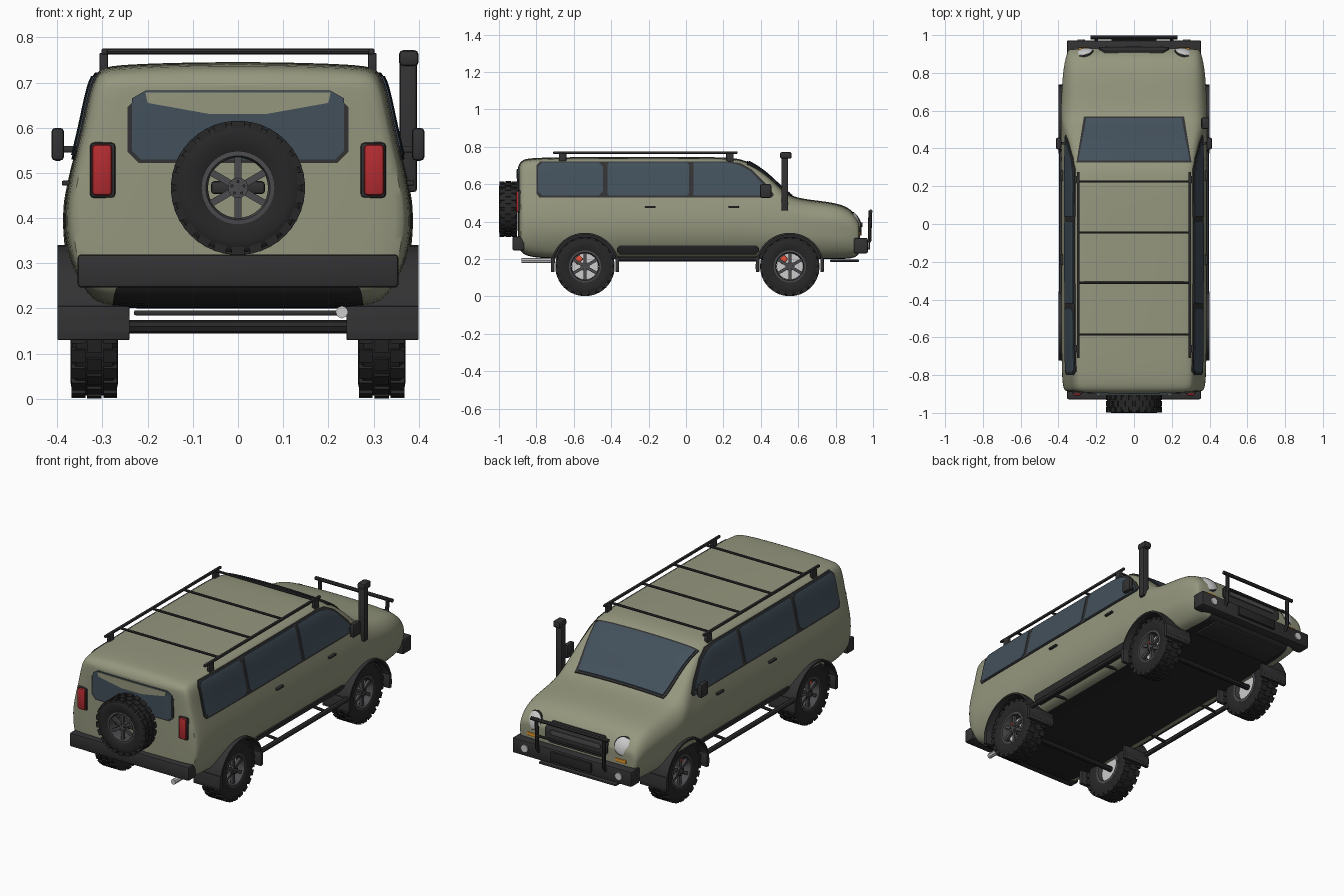
import bpy, bmesh
from math import sin, cos, pi, radians
from mathutils import Matrix, Vector

if "Cube" in bpy.data.objects:
    bpy.data.objects.remove(bpy.data.objects["Cube"])

def mat(name, *c):
    m = bpy.data.materials.new(name)
    m.diffuse_color = (*c, 1)
    m.use_nodes = True
    m.node_tree.nodes["Principled BSDF"].inputs["Base Color"].default_value = m.diffuse_color
    return m

GREEN = mat("olive_paint", .30, .31, .21)
DARK = mat("dark_plastic", .032, .032, .034)
BLACK = mat("rubber", .02, .02, .02)
GLASS = mat("tinted_glass", .055, .08, .105)
RED = mat("tail_red", .45, .025, .03)
ORANGE = mat("orange", .75, .3, .02)
CALIPER = mat("caliper_red", .8, .08, .04)
RIM = mat("rim_grey", .07, .07, .075)

def add(name, bm, m=None, M=Matrix()):
    bm.transform(M)
    bmesh.ops.recalc_face_normals(bm, faces=bm.faces)
    me = bpy.data.meshes.new(name)
    bm.to_mesh(me)
    bm.free()
    ob = bpy.data.objects.new(name, me)
    bpy.context.collection.objects.link(ob)
    if m: me.materials.append(m)
    return ob

def bake(ob):
    dg = bpy.context.evaluated_depsgraph_get()
    me = bpy.data.meshes.new_from_object(ob.evaluated_get(dg))
    ob.modifiers.clear()
    ob.data = me

def box_into(bm, lo, hi, M=Matrix()):
    c = [(a + b) / 2 for a, b in zip(lo, hi)]
    s = [b - a for a, b in zip(lo, hi)]
    bmesh.ops.create_cube(bm, size=1, matrix=M @ Matrix.Translation(c) @ Matrix.Diagonal((*s, 1)))

def box(name, lo, hi, m, bev=.008, M=Matrix()):
    bm = bmesh.new()
    box_into(bm, lo, hi)
    if bev:
        bmesh.ops.bevel(bm, geom=bm.edges[:], offset=bev, segments=2, profile=.5, affect='EDGES')
    return add(name, bm, m, M)

def lathe(name, prof, m, M=Matrix(), n=40):
    # closed (radius, x) profile spun about the x axis
    bm = bmesh.new()
    rings = [[bm.verts.new((x, r * cos(2*pi*i/n), r * sin(2*pi*i/n))) for r, x in prof] for i in range(n)]
    k = len(prof)
    for i in range(n):
        a, b = rings[i], rings[(i + 1) % n]
        for j in range(k):
            bm.faces.new((a[j], a[(j+1) % k], b[(j+1) % k], b[j]))
    bmesh.ops.remove_doubles(bm, verts=bm.verts, dist=1e-5)
    return add(name, bm, m, M)

def disc(name, r, x0, x1, m, M=Matrix(), n=32):
    return lathe(name, [(0, x0), (r, x0), (r, x1), (0, x1)], m, M, n)

def tube(name, pts, r, m):
    cu = bpy.data.curves.new(name, 'CURVE')
    cu.dimensions, cu.bevel_depth, cu.bevel_resolution, cu.use_fill_caps = '3D', r, 2, True
    s = cu.splines.new('POLY')
    s.points.add(len(pts) - 1)
    for p, c in zip(s.points, pts): p.co = (*c, 1)
    tmp = bpy.data.objects.new(name, cu)
    bpy.context.collection.objects.link(tmp)
    bm = bmesh.new()
    me = bpy.data.meshes.new_from_object(tmp.evaluated_get(bpy.context.evaluated_depsgraph_get()))
    bm.from_mesh(me)
    bpy.data.objects.remove(tmp)
    return add(name, bm, m)

def prism(poly, axis, lo, hi):
    bm = bmesh.new()
    def v(p, h):
        q = list(p)
        q.insert(axis, h)
        return bm.verts.new(q)
    a, b = [v(p, lo) for p in poly], [v(p, hi) for p in poly]
    bm.faces.new(a)
    bm.faces.new(b)
    for i in range(len(a)):
        j = (i + 1) % len(a)
        bm.faces.new((a[i], a[j], b[j], b[i]))
    return add("cutter", bm)

# body shell: cross-sections lofted along y
SIDE = [(.2, .305), (.24, .355), (.3, .381), (.4, .39), (.48, .382), (.54, .358), (.62, .343), (.76, .317)]
def side(z):
    for (a, p), (b, q) in zip(SIDE, SIDE[1:]):
        if z <= b: return p + (q - p) * (z - a) / (b - a)
    return SIDE[-1][1]

STATIONS = [  # y, bottom, top, width factor, shoulder
    (-.898, .27, .69, .91, .03), (-.88, .23, .728, .965, .03), (-.82, .20, .74, .995, .03), (-.4, .2, .742, 1, .03),
    (0, .2, .742, 1, .03), (.2, .2, .741, 1, .03), (.3, .2, .733, 1, .03), (.38, .2, .692, 1, .035),
    (.46, .2, .628, 1, .035), (.53, .2, .555, 1, .04), (.58, .2, .527, 1, .045), (.66, .2, .513, .99, .05),
    (.78, .2, .5, .975, .05), (.85, .2, .481, .95, .05), (.895, .205, .45, .925, .045), (.922, .22, .405, .9, .035),
    (.93, .245, .385, .86, .03)]

def shell(name):
    bm, rings = bmesh.new(), []
    for y, b, t, s, r in STATIONS:
        zs = [b + .025 + (t - 1.5*r - b - .025) * i / 5 for i in range(6)]
        half = [(.16, b), (.295 * s, b)] + [(side(z) * s, z) for z in zs]
        half += [(side(t) * s - .35*r, t - .4*r), (side(t) * s - 1.5*r, t - .1*r), (.15, t + .002)]
        loop = [(0, b)] + half + [(0, t + .004)] + [(-x, z) for x, z in reversed(half)]
        rings.append([bm.verts.new((x, y, z)) for x, z in loop])
    n = len(rings[0])
    for a, c in zip(rings, rings[1:]):
        for j in range(n):
            f = bm.faces.new((a[j], a[(j+1) % n], c[(j+1) % n], c[j]))
            f.material_index = int(j in (0, 1, n - 1, n - 2))
    for e in (rings[0], rings[-1]):
        for j in range(n // 2):
            bm.faces.new(list(dict.fromkeys((e[j], e[j+1], e[-j-1], e[-j] if j else e[0]))))
    ob = add(name, bm, GREEN)
    ob.data.materials.append(BLACK)
    ob.modifiers.new("smooth", 'SUBSURF').levels = 2
    bake(ob)
    return ob

body = shell("body")
base = body.data.copy()
AXLES = (-.54, .555)
for y in AXLES:
    for s in (1, -1):
        cut = disc("arch_cutter", .17, .24, .5, BLACK, Matrix.Translation((0, y, .16)) @ Matrix.Diagonal((s, 1, 1, 1)))
        cut.hide_render = True
        b = body.modifiers.new("arch", 'BOOLEAN')
        b.operation, b.object, b.solver, b.material_mode = 'DIFFERENCE', cut, 'EXACT', 'TRANSFER'
        bake(body)
        bpy.data.objects.remove(cut)

def panel(name, poly, axis, lo, hi, off, m):
    # patch that follows the body surface: inflated shell intersected with a prism
    cut = prism(poly, axis, lo, hi)
    cut.hide_render = True
    ob = bpy.data.objects.new(name, base.copy())
    bpy.context.collection.objects.link(ob)
    ob.data.materials.clear()
    ob.data.materials.append(m)
    ob.data.polygons.foreach_set("material_index", [0] * len(ob.data.polygons))
    d = ob.modifiers.new("inflate", 'DISPLACE')
    d.strength, d.mid_level = off, 0
    b = ob.modifiers.new("trim", 'BOOLEAN')
    b.operation, b.object, b.solver = 'INTERSECT', cut, 'EXACT'
    bake(ob)
    bpy.data.objects.remove(cut)

def rect(a, b, c, d, r=.02):
    return [(a+r, c), (b-r, c), (b, c+r), (b, d-r), (b-r, d), (a+r, d), (a, d-r), (a, c+r)]

# glazing, trim and grille
for s, n in ((1, "right"), (-1, "left")):
    lo, hi = sorted((.22 * s, .5 * s))
    panel("window_frame_" + n, [(-.80, .55), (-.785, .53), (.46, .53), (.47, .545), (.43, .6), (.35, .68), (.29, .713), (.22, .722), (-.78, .722), (-.80, .7)], 0, lo, hi, .004, DARK)
    panel("rear_window_" + n, rect(-.79, -.445, .54, .715), 0, lo, hi, .007, GLASS)
    panel("middle_window_" + n, rect(-.42, .015, .54, .715, .01), 0, lo, hi, .007, GLASS)
    panel("front_window_" + n, [(.04, .54), (.455, .54), (.42, .59), (.345, .67), (.28, .705), (.22, .715), (.04, .715)], 0, lo, hi, .007, GLASS)
    panel("sill_trim_" + n, rect(-.37, .39, .225, .272, .015), 0, lo, hi, .008, DARK)
panel("windshield_frame", [(-.305, .325), (.305, .325), (.265, .57), (-.265, .57)], 2, .4, .9, .004, DARK)
panel("windshield", [(-.295, .337), (.295, .337), (.252, .56), (-.252, .56)], 2, .4, .9, .008, GLASS)
panel("tailgate_window_frame", rect(-.245, .245, .522, .67, .025), 1, -1, -.8, .003, DARK)
panel("tailgate_window", [(-.235, .55), (-.215, .53), (.215, .53), (.235, .55), (.235, .665), (.205, .682), (-.205, .682), (-.235, .665)], 1, -1, -.8, .006, GLASS)
panel("tailgate_window_top", [(-.06, .63), (.06, .63), (.2, .655), (.205, .678), (-.205, .678), (-.2, .655)], 1, -1, -.8, .009, GREEN)
panel("grille_frame", rect(-.185, .185, .325, .432, .03), 1, .8, 1, .008, DARK)
panel("grille_bar", rect(-.15, .15, .37, .395, .008), 1, .8, 1, .014, RIM)

# wheels
def wheel(name, M, brake=True):
    half = [(.082, .044), (.1, .051), (.125, .0525), (.143, .049), (.153, .04)]
    lathe(name + "_tyre", half + [(r, -x) for r, x in reversed(half)], BLACK, M, 48)
    bm = bmesh.new()
    for i in range(22):
        for k, (a, b) in enumerate(((-.05, -.02), (-.016, .016), (.02, .05))):
            R = Matrix.Rotation(2 * pi * (i + .5 * (k % 2)) / 22, 4, 'X')
            box_into(bm, (a, -.015, .14), (b, .015, .1585), R)
    add(name + "_tread", bm, BLACK, M)
    lathe(name + "_rim", [(.086, -.046), (.086, .046), (.076, .047), (.071, .03), (.071, -.046)], RIM, M)
    bm = bmesh.new()
    for i in range(6):
        box_into(bm, (.022, -.008, .015), (.037, .008, .075), Matrix.Rotation(pi * i / 3, 4, 'X'))
    add(name + "_spokes", bm, RIM, M)
    disc(name + "_hub", .024, .005, .042, RIM, M)
    for i in range(5):
        disc(name + "_nut", .004, .04, .046, DARK, M @ Matrix.Rotation(2*pi*i/5, 4, 'X') @ Matrix.Translation((0, 0, .015)), 6)
    if brake:
        disc(name + "_brake_disc", .0705, -.02, .004, None, M)
        box(name + "_caliper", (0, -.022, .035), (.018, .022, .066), CALIPER, .004, M @ Matrix.Rotation(radians(45), 4, 'X'))

for y, e in zip(AXLES, ("rear", "front")):
    for s, n in ((1, "right"), (-1, "left")):
        F = Matrix.Diagonal((s, 1, 1, 1))
        wheel(f"{e}_{n}_wheel", Matrix.Translation((.318 * s, y, .16)) @ F)
        # arch flare with mud flaps
        arc = [radians(-3 + 186 * i / 24) for i in range(25)]
        poly = [(y + .183*cos(a), .157 + .183*sin(a)) for a in arc] + [(y + .173*cos(a), .157 + .173*sin(a)) for a in reversed(arc)]
        fl = prism(poly, 0, *sorted((.24 * s, .40 * s)))
        fl.name = f"{e}_{n}_fender"
        fl.data.materials.append(DARK)
        for d in (-1, 1):
            a, b = sorted((y + .163 * d, y + .182 * d))
            box(f"{e}_{n}_mud_flap", (.24, a, .13), (.40, b, .205), DARK, .003, F)
    tube(e + "_axle", [(-.3, y, .16), (.3, y, .16)], .015, BLACK)

# spare wheel on the tailgate
wheel("spare", Matrix.Translation((0, -.951, .467)) @ Matrix.Rotation(-pi/2, 4, 'Z') @ Matrix.Scale(.935, 4), False)
box("spare_mount", (-.06, -.965, .453), (.06, -.885, .482), DARK)

# bumpers, bull bar, skid plate, exhaust
box("rear_bumper", (-.355, -.928, .246), (.355, -.865, .32), DARK)
box("front_bumper", (-.355, .897, .23), (.355, .972, .312), DARK)
box("winch_mount", (-.12, .965, .25), (.12, .985, .3), BLACK, .003)
for x in (-.2, .2):
    tube("bull_bar_upright", [(x, .96, .27), (x, .982, .3), (x, .985, .46)], .01, DARK)
for z in (.455, .37):
    w = .23 if z > .4 else .2
    tube("bull_bar_cross", [(-w, .988, z), (w, .988, z)], .01 if z > .4 else .007, DARK)
box("skid_plate", (-.23, .77, .185), (.23, .925, .196), DARK, .003)
tube("exhaust", [(.23, -.88, .192), (.23, -.7, .192)], .014, None)

for s, n in ((1, "right"), (-1, "left")):
    F = Matrix.Diagonal((s, 1, 1, 1))
    # lights
    tilt = F @ Matrix.Translation((.262, .9, .402)) @ Matrix.Rotation(radians(78), 4, 'Z') @ Matrix.Rotation(radians(-22), 4, 'Y')
    disc("headlight_bezel_" + n, .05, -.03, .012, DARK, tilt)
    lathe("headlight_" + n, [(0, -.02), (.044, -.02), (.044, .014), (.03, .022), (0, .026)], None, tilt)
    box("indicator_" + n, (.23, .89, .325), (.295, .934, .343), ORANGE, .004, F)
    disc("fog_light_" + n, .02, -.01, .012, None, F @ Matrix.Translation((.28, .966, .272)) @ Matrix.Rotation(pi/2, 4, 'Z'))
    box("tail_light_frame_" + n, (.27, -.9, .444), (.328, -.84, .568), DARK, .01, F)
    box("tail_light_" + n, (.279, -.908, .45), (.323, -.85, .563), RED, .008, F)
    # mirrors, handles, steps
    box("mirror_" + n, (.385, .395, .527), (.413, .457, .6), DARK, .009, F)
    box("mirror_arm_" + n, (.34, .42, .545), (.39, .435, .56), DARK, .003, F)
    for y in (-.19, .255):
        box("door_handle_" + n, (.37, y - .028, .472), (.39, y + .028, .483), DARK, .003, F)
    tube("side_step_" + n, [(.385 * s, -.37, .2), (.385 * s, .39, .2)], .013, DARK)
    for y in (-.2, .2):
        tube("step_bracket_" + n, [(.28 * s, y, .21), (.385 * s, y, .2)], .008, DARK)
    # roof rack
    box("rack_rail_" + n, (.289, -.71, .762), (.302, .275, .775), DARK, .003, F)
    for y in (-.66, .235):
        box("rack_foot_" + n, (.288, y - .02, .715), (.307, y + .02, .766), DARK, .004, F)
for y in (.225, -.045, -.312, -.585):
    tube("rack_crossbar", [(-.3, y, .769), (.3, y, .769)], .0065, DARK)

# snorkel
box("snorkel_pipe", (.358, .51, .458), (.396, .546, .75), DARK, .006)
box("snorkel_head", (.356, .503, .736), (.4, .565, .772), DARK, .01)

bpy.ops.object.select_all(action='DESELECT')
for o in bpy.context.scene.objects:
    if o.type == 'MESH' and "tread" not in o.name:
        o.select_set(True)
        bpy.context.view_layer.objects.active = o
bpy.ops.object.shade_smooth_by_angle(angle=radians(35))
